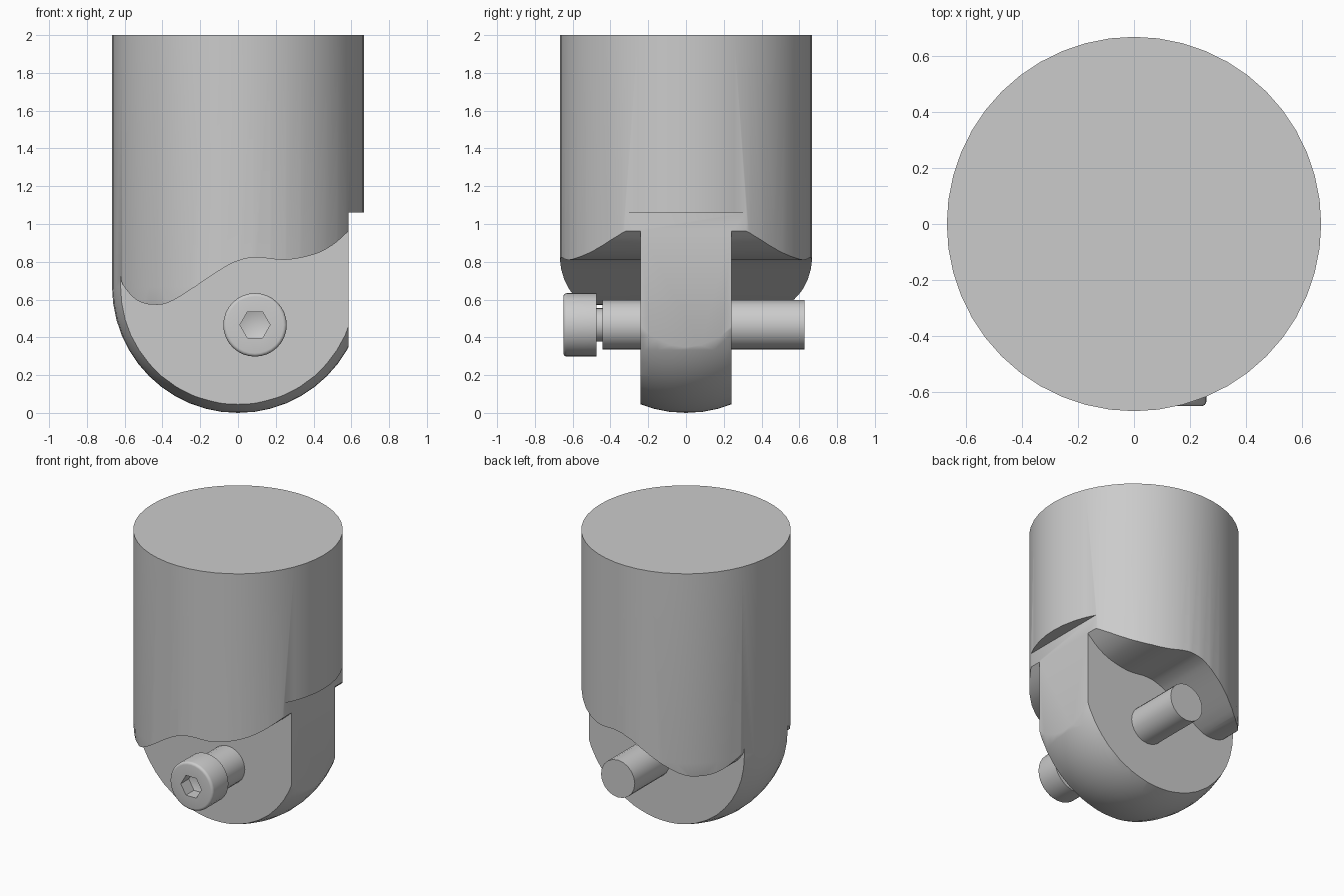
import bpy, bmesh
from math import sin, cos, pi, radians
from mathutils import Matrix, Vector

if "Cube" in bpy.data.objects:
    bpy.data.objects.remove(bpy.data.objects["Cube"])

R = 0.667      # body radius, also radius of the domed end
TONGUE = 0.24  # half thickness of the central tongue


def finish(bm, name):
    bmesh.ops.recalc_face_normals(bm, faces=bm.faces)
    mesh = bpy.data.meshes.new(name)
    bm.to_mesh(mesh)
    bm.free()
    ob = bpy.data.objects.new(name, mesh)
    bpy.context.collection.objects.link(ob)
    return ob


def lathe(name, profile, sides, matrix=Matrix()):
    """Revolve (radius, height) points around z, then place with matrix."""
    bm = bmesh.new()
    vs = [bm.verts.new((r, 0, h)) for r, h in profile]
    es = [bm.edges.new(p) for p in zip(vs, vs[1:])]
    bmesh.ops.spin(bm, geom=vs + es, cent=(0, 0, 0), axis=(0, 0, 1),
                   angle=2 * pi, steps=sides, use_duplicate=False)
    bmesh.ops.remove_doubles(bm, verts=bm.verts, dist=1e-4)
    bm.transform(matrix)
    return finish(bm, name)


def prism(name, outline, y0, y1):
    """Extrude an (x, z) outline along y."""
    bm = bmesh.new()
    face = bm.faces.new([bm.verts.new((x, y0, z)) for x, z in outline])
    ext = bmesh.ops.extrude_face_region(bm, geom=[face])
    moved = [v for v in ext["geom"] if isinstance(v, bmesh.types.BMVert)]
    bmesh.ops.translate(bm, verts=moved, vec=(0, y1 - y0, 0))
    return finish(bm, name)


def activate(ob):
    bpy.ops.object.select_all(action='DESELECT')
    ob.select_set(True)
    bpy.context.view_layer.objects.active = ob


def cut(ob, cutter):
    cutter.hide_render = True
    activate(ob)
    mod = ob.modifiers.new("cut", 'BOOLEAN')
    mod.operation, mod.solver, mod.object = 'DIFFERENCE', 'EXACT', cutter
    bpy.ops.object.modifier_apply(modifier=mod.name)
    bpy.data.objects.remove(cutter)


def smooth_curve(pts, n=4):
    """Catmull-Rom curve through the points."""
    p = [Vector(q) for q in [pts[0]] + pts + [pts[-1]]]
    out = []
    for a, b, c, d in zip(p, p[1:], p[2:], p[3:]):
        for i in range(n):
            t = i / n
            out.append(tuple(0.5 * (2 * b + (c - a) * t
                       + (2 * a - 5 * b + 4 * c - d) * t * t
                       + (3 * b - a - 3 * c + d) * t ** 3)))
    return out + [pts[-1]]


# Body: cylinder with a domed lower end
arc = [(R * sin(i * pi / 24), R - R * cos(i * pi / 24)) for i in range(13)]
body = lathe("body", arc + [(R, 2), (0, 2)], 48)

# Wavy side pockets that leave the central tongue
wave = smooth_curve([(-0.622, 0.74), (-0.61, 0.68), (-0.54, 0.6), (-0.45, 0.573),
                     (-0.34, 0.597), (-0.1, 0.753), (0, 0.805), (0.1, 0.823),
                     (0.25, 0.81), (0.4, 0.838), (0.5, 0.888), (0.585, 0.962)])
pocket = [(-1, -0.5), (-1, 0.74)] + wave + [(0.7, 1.04), (1, 1.04), (1, -0.5)]
for side in (-1, 1):
    cut(body, prism("pocket_cutter", pocket, side * TONGUE, side))

# Flat step on the right side
cut(body, prism("step_cutter", [(0.585, -0.5), (2, -0.5), (2, 1.06), (0.585, 1.06)],
                -1.5, 1.5))

# Cross pin and cap screw, lying along y (local height = -y)
across = Matrix.Translation((0.09, 0, 0.466)) @ Matrix.Rotation(pi / 2, 4, 'X')
pin = lathe("pin", [(0, -0.627), (0.131, -0.627), (0.131, 0.443), (0, 0.443)], 20, across)
rim = [(0.15 + 0.018 * cos(i * pi / 8), 0.631 + 0.018 * sin(i * pi / 8)) for i in range(5)]
screw = lathe("cap_screw", [(0, 0.4), (0.088, 0.4), (0.088, 0.475), (0.168, 0.475)]
              + rim + [(0, 0.649)], 32, across)
cut(screw, lathe("socket_cutter", [(0, 0.53), (0.08, 0.56), (0.08, 0.8), (0, 0.8)],
                 6, across))

for ob in (body, pin, screw):
    activate(ob)
    bpy.ops.object.shade_smooth_by_angle(angle=radians(30))
